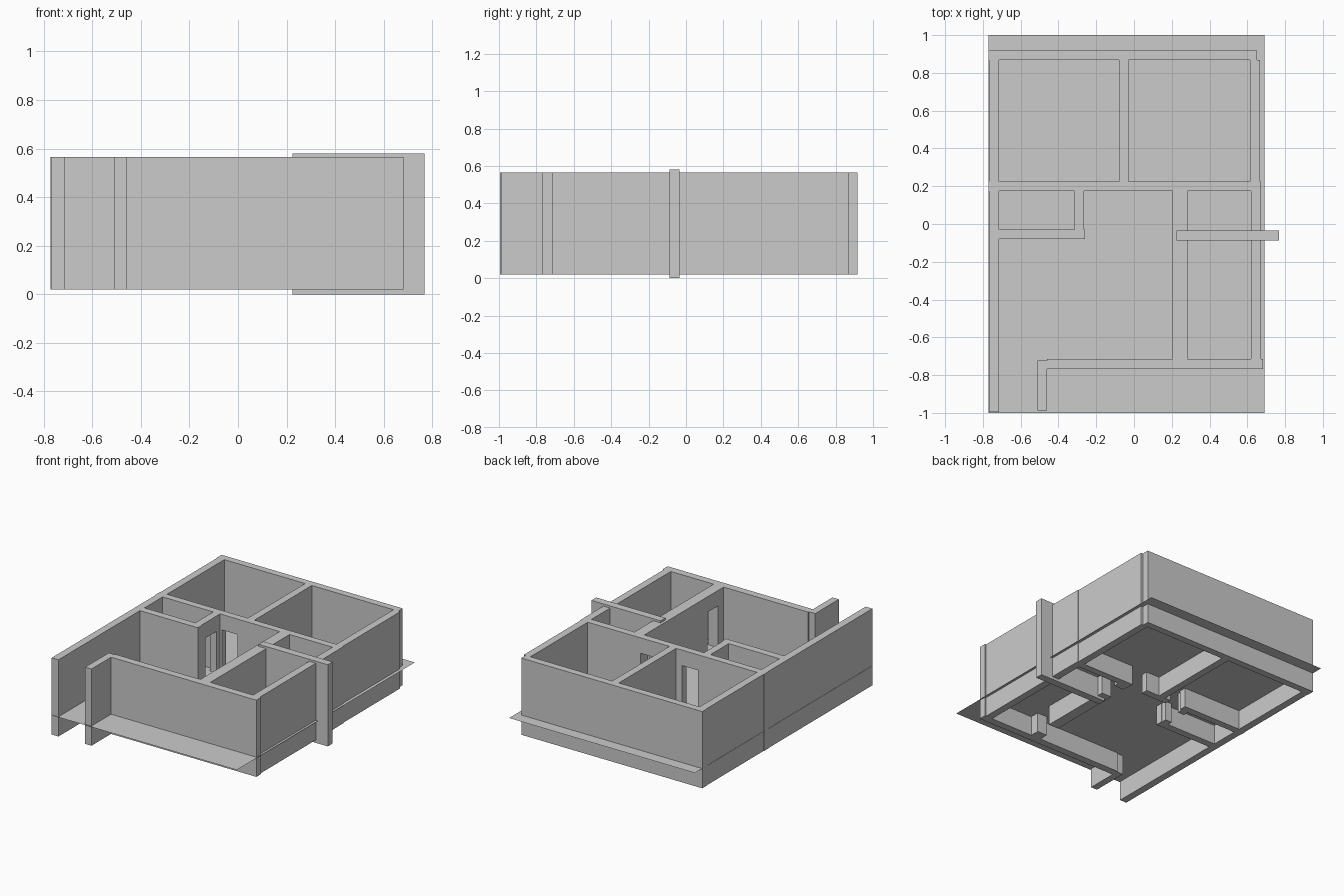
import bpy, bmesh
from mathutils import Matrix, Vector

if "Cube" in bpy.data.objects:
    bpy.data.objects.remove(bpy.data.objects["Cube"])

Z0, Z1, DOOR_TOP = 0.02, 0.565, 0.455


def add_box(bm, lo, hi):
    lo, hi = Vector(lo), Vector(hi)
    m = Matrix.Translation((lo + hi) / 2) @ Matrix.Diagonal((*(hi - lo), 1))
    bmesh.ops.create_cube(bm, size=1, matrix=m)


def finish(bm, name):
    me = bpy.data.meshes.new(name)
    bm.to_mesh(me)
    bm.free()
    ob = bpy.data.objects.new(name, me)
    bpy.context.collection.objects.link(ob)


def wall(name, x0, x1, y0, y1, doors=(), z0=Z0, z1=Z1):
    """Straight wall; doors are (start, end) spans along its longer side."""
    bm = bmesh.new()
    along_x = (x1 - x0) > (y1 - y0)

    def piece(a, b, low):
        if along_x:
            add_box(bm, (a, y0, low), (b, y1, z1))
        else:
            add_box(bm, (x0, a, low), (x1, b, z1))

    pos, end = (x0, x1) if along_x else (y0, y1)
    for a, b in doors:
        piece(pos, a, z0)
        piece(a, b, DOOR_TOP)
        pos = b
    piece(pos, end, z0)
    finish(bm, name)


# Thin floor sheet
bm = bmesh.new()
bmesh.ops.create_grid(bm, x_segments=1, y_segments=1, size=0.5,
                      matrix=Matrix.Translation((-0.04, 0, 0.16)) @ Matrix.Diagonal((1.46, 2, 1, 1)))
finish(bm, "floor")

# Outer walls
wall("left_wall_front", -0.768, -0.715, -0.995, 0.175)
wall("left_wall_back", -0.768, -0.715, 0.225, 0.87)
wall("back_wall", -0.771, 0.652, 0.868, 0.918)
wall("right_wall_back", 0.615, 0.667, 0.225, 0.868)
wall("right_wall_front", 0.62, 0.673, -0.715, 0.175)
wall("front_wall", -0.46, 0.682, -0.768, -0.715)
wall("entry_wall", -0.51, -0.46, -0.988, -0.722)

# Inner walls with door openings
wall("middle_wall", -0.771, 0.672, 0.175, 0.225, doors=[(-0.25, -0.125), (0.08, 0.2)])
wall("bedroom_divider", -0.08, -0.028, 0.225, 0.868)
wall("bathroom_front_wall", -0.715, -0.26, -0.08, -0.028)
wall("bathroom_side_wall", -0.316, -0.264, -0.028, 0.175, doors=[(0.01, 0.135)])
wall("kitchen_wall", 0.205, 0.283, -0.715, 0.175, doors=[(-0.65, -0.535), (0.01, 0.135)])

# Taller cross wall that sticks out on the right
wall("cross_wall", 0.224, 0.768, -0.088, -0.034, z0=0.0, z1=0.58)
